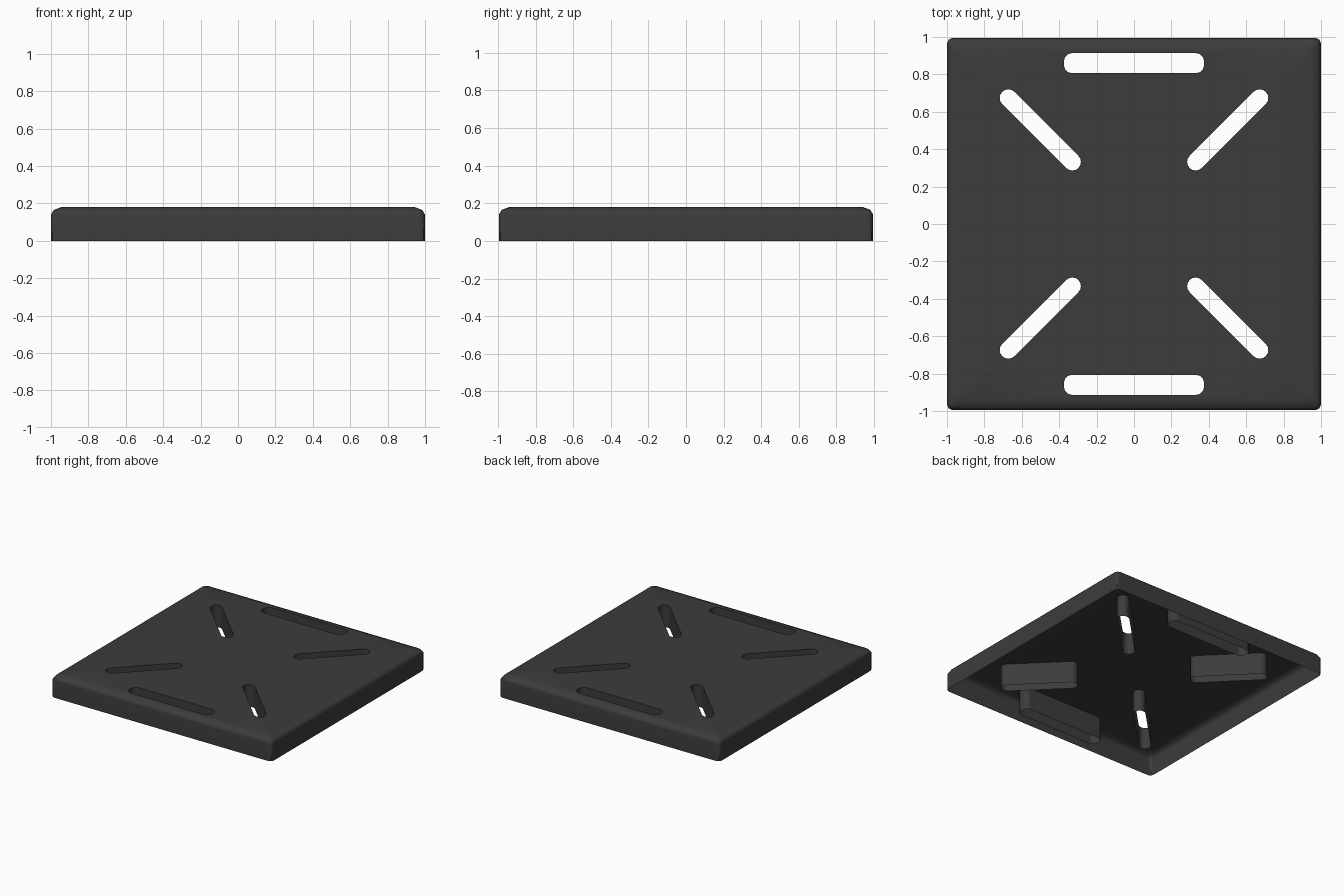
import bpy, bmesh
from math import pi, cos, sin
from mathutils import Vector

if "Cube" in bpy.data.objects:
    bpy.data.objects.remove(bpy.data.objects["Cube"])

HEIGHT = 0.18


def rounded_rect(cx, cy, hx, hy, r, segs, angle=0.0):
    """Outline of a rounded rectangle, turned about its own centre."""
    pts = []
    for k, (sx, sy) in enumerate([(1, 1), (-1, 1), (-1, -1), (1, -1)]):
        for i in range(segs + 1):
            a = k * pi / 2 + i / segs * pi / 2
            x = sx * (hx - r) + r * cos(a)
            y = sy * (hy - r) + r * sin(a)
            p = Vector((cx + x * cos(angle) - y * sin(angle),
                        cy + x * sin(angle) + y * cos(angle)))
            if not pts or (p - pts[-1]).length > 1e-5:
                pts.append(p)
    if (pts[0] - pts[-1]).length < 1e-5:
        pts.pop()
    return pts


def ring(bm, pts, z):
    return [bm.verts.new((p.x, p.y, z)) for p in pts]


def bridge(bm, a, b):
    n = len(a)
    for i in range(n):
        j = (i + 1) % n
        bm.faces.new((a[i], a[j], b[j], b[i]))


def loop_edges(bm, vs):
    out = []
    for i, v in enumerate(vs):
        w = vs[(i + 1) % len(vs)]
        out.append(bm.edges.get((v, w)) or bm.edges.new((v, w)))
    return out


bm = bmesh.new()

# Thin outer shell, open below, with a rounded top edge
prev = None
for inset, z in [(0, 0), (0, 0.14), (0.015, 0.165), (0.055, HEIGHT)]:
    cur = ring(bm, rounded_rect(0, 0, 1 - inset, 0.995 - inset, 0.03, 2), z)
    if prev:
        bridge(bm, prev, cur)
    prev = cur
top_edges = loop_edges(bm, prev)

# Slots: two straight ones and four diagonal ones, each with a sleeve to the base
slots = [rounded_rect(0, s * 0.86, 0.375, 0.054, 0.045, 3) for s in (1, -1)]
for sx in (1, -1):
    for sy in (1, -1):
        slots.append(rounded_rect(sx * 0.501, sy * 0.503, 0.288, 0.046, 0.046, 4,
                                  sx * sy * pi / 4))
for pts in slots:
    upper, lower = ring(bm, pts, HEIGHT), ring(bm, pts, 0)
    bridge(bm, upper, lower)
    top_edges += loop_edges(bm, upper)

# Top plate around the slots
fill = bmesh.ops.triangle_fill(bm, use_beauty=True, edges=top_edges, normal=(0, 0, 1))
for f in fill["geom"]:
    if isinstance(f, bmesh.types.BMFace):
        f.normal_update()
        if f.normal.z < 0:
            f.normal_flip()

mesh = bpy.data.meshes.new("slotted_cover")
bm.to_mesh(mesh)
bm.free()
cover = bpy.data.objects.new("slotted_cover", mesh)
bpy.context.collection.objects.link(cover)

mat = bpy.data.materials.new("charcoal")
mat.diffuse_color = (0.045, 0.045, 0.045, 1)
mat.use_nodes = True
mat.node_tree.nodes["Principled BSDF"].inputs["Base Color"].default_value = mat.diffuse_color
mesh.materials.append(mat)

# Smooth bevels, crisp slot edges
bpy.context.view_layer.objects.active = cover
cover.select_set(True)
bpy.ops.object.shade_smooth_by_angle(angle=pi * 40 / 180)
wn = cover.modifiers.new("flat_top_normals", 'WEIGHTED_NORMAL')
wn.keep_sharp = True
